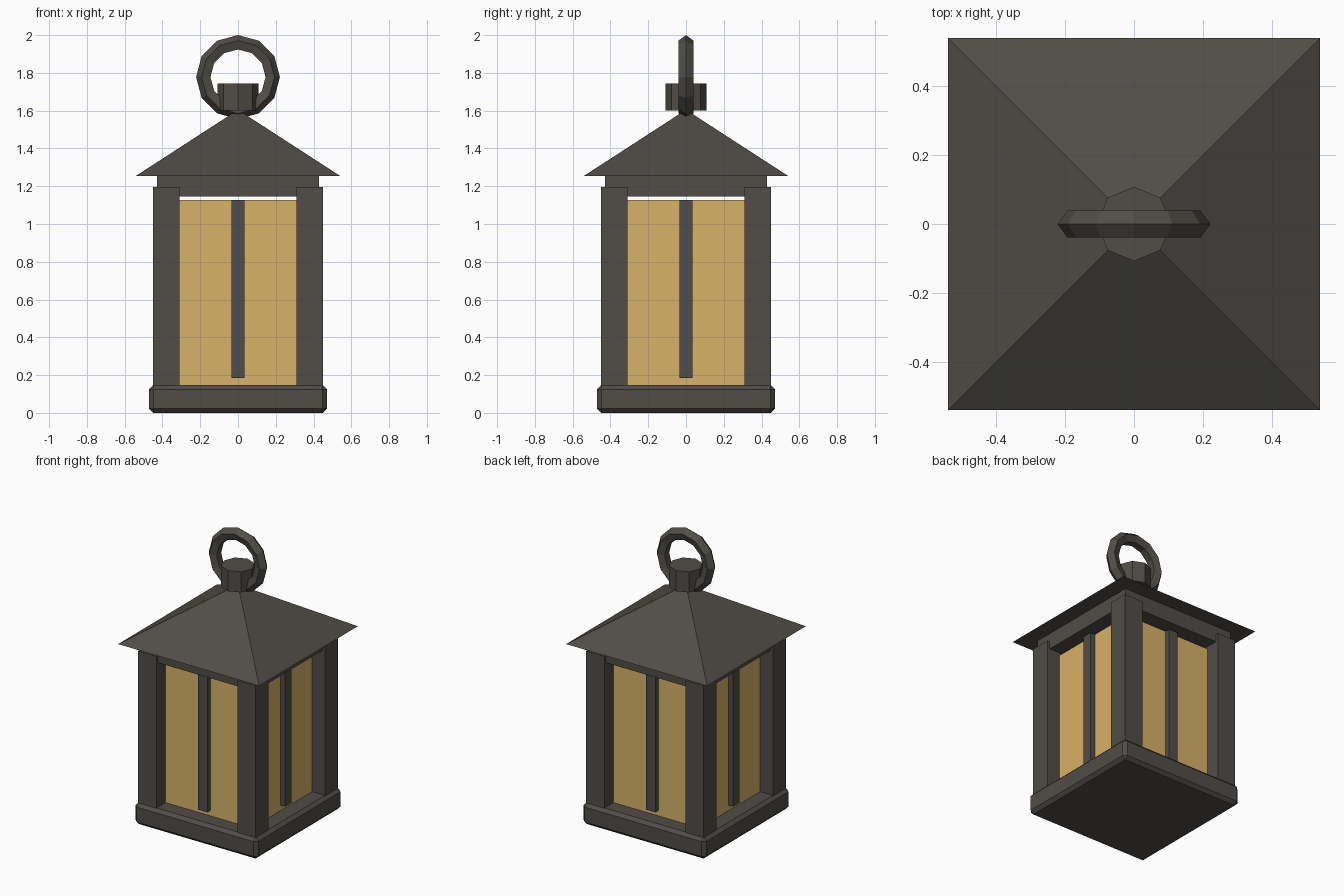
import bpy, math

if "Cube" in bpy.data.objects:
    bpy.data.objects.remove(bpy.data.objects["Cube"])


def material(name, rgb):
    m = bpy.data.materials.new(name)
    m.diffuse_color = (*rgb, 1)
    m.use_nodes = True
    m.node_tree.nodes["Principled BSDF"].inputs["Base Color"].default_value = m.diffuse_color
    return m


IRON = material("dark iron", (0.082, 0.074, 0.064))
GLASS = material("amber glass", (0.68, 0.445, 0.138))


def finish(name, mat):
    ob = bpy.context.object
    ob.name = name
    ob.data.materials.append(mat)
    return ob


def box(name, x, y, z0, z1, sx, sy, mat):
    bpy.ops.mesh.primitive_cube_add(size=1, location=(x, y, (z0 + z1) / 2))
    ob = finish(name, mat)
    ob.scale = (sx, sy, z1 - z0)
    bpy.ops.object.transform_apply(location=False, rotation=False, scale=True)
    return ob


# Base slab with chamfered edges
base = box("base", 0, 0, 0, 0.147, 0.94, 0.94, IRON)
bevel = base.modifiers.new("chamfer", 'BEVEL')
bevel.width = 0.022
bevel.segments = 1

# Corner posts
for sx in (-1, 1):
    for sy in (-1, 1):
        box("corner_post", 0.38 * sx, 0.38 * sy, 0.13, 1.197, 0.14, 0.14, IRON)

# Glass body, leaving a thin gap under the top plate
box("glass", 0, 0, 0.13, 1.127, 0.70, 0.70, GLASS)

# Centre bar on each side of the glass
for i in range(4):
    a = i * math.pi / 2
    box("window_bar", 0.35 * math.cos(a), 0.35 * math.sin(a),
        0.185, 1.127, 0.07, 0.07, IRON)

# Plate under the roof
box("top_plate", 0, 0, 1.145, 1.26, 0.86, 0.86, IRON)

# Pyramid roof
bpy.ops.mesh.primitive_cone_add(vertices=4, radius1=0.54 * math.sqrt(2), radius2=0,
                                depth=0.35, location=(0, 0, 1.43),
                                rotation=(0, 0, math.pi / 4))
finish("roof", IRON)

# Octagonal cap
bpy.ops.mesh.primitive_cylinder_add(vertices=8, radius=0.108, depth=0.143,
                                    location=(0, 0, 1.6715))
finish("cap", IRON)

# Hanging ring
bpy.ops.mesh.primitive_torus_add(major_segments=12, minor_segments=5,
                                 major_radius=0.18, minor_radius=0.042,
                                 location=(0, 0, 1.778),
                                 rotation=(math.pi / 2, 0, 0))
finish("hanging_ring", IRON)
